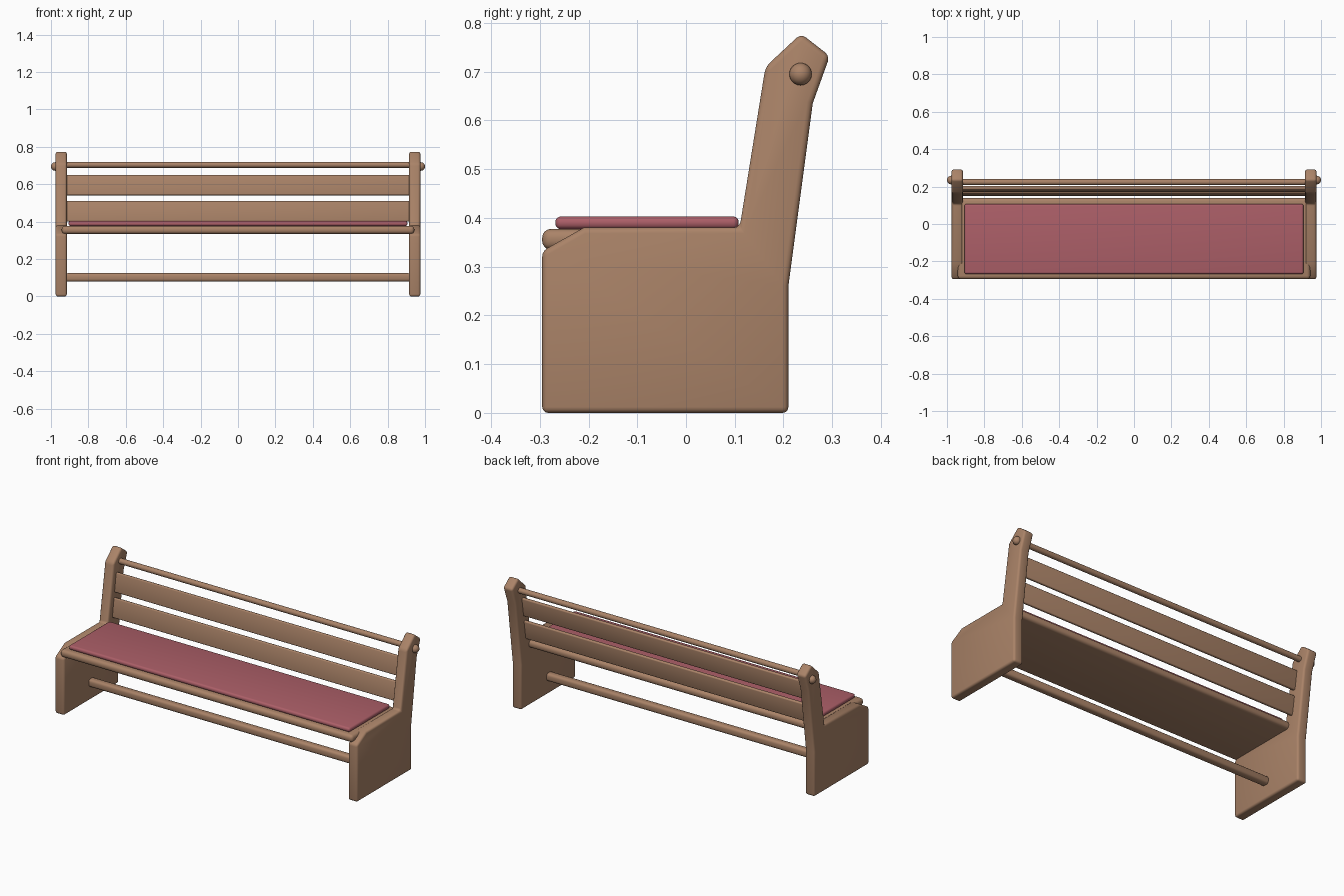
import bpy, bmesh, math
from mathutils import Matrix, Vector

if "Cube" in bpy.data.objects:
    bpy.data.objects.remove(bpy.data.objects["Cube"])


def material(name, rgb):
    m = bpy.data.materials.new(name)
    m.diffuse_color = (*rgb, 1)
    m.use_nodes = True
    m.node_tree.nodes["Principled BSDF"].inputs["Base Color"].default_value = m.diffuse_color
    return m


WOOD = material("warm wood", (0.402, 0.227, 0.138))
FABRIC = material("rose fabric", (0.413, 0.114, 0.138))


def finish(bm, name, mat, bevel=0, segments=3):
    bmesh.ops.recalc_face_normals(bm, faces=bm.faces)
    if bevel:
        edges = [e for e in bm.edges if e.calc_face_angle(0) > math.radians(30)]
        bmesh.ops.bevel(bm, geom=edges, offset=bevel, segments=segments,
                        profile=0.5, affect='EDGES', clamp_overlap=True)
    me = bpy.data.meshes.new(name)
    bm.to_mesh(me)
    bm.free()
    me.materials.append(mat)
    me.shade_smooth()
    me.set_sharp_from_angle(angle=math.radians(35))
    ob = bpy.data.objects.new(name, me)
    bpy.context.collection.objects.link(ob)
    return ob


def box(name, mat, centre, size, bevel, tilt=0, segments=3):
    bm = bmesh.new()
    mx = (Matrix.Translation(centre) @ Matrix.Rotation(tilt, 4, 'X')
          @ Matrix.Diagonal((*size, 1)))
    bmesh.ops.create_cube(bm, size=1, matrix=mx)
    return finish(bm, name, mat, bevel, segments)


def rod(name, centre, radius, length):
    bm = bmesh.new()
    mx = Matrix.Translation(centre) @ Matrix.Rotation(math.pi / 2, 4, 'Y')
    bmesh.ops.create_cone(bm, cap_ends=True, segments=24, radius1=radius,
                          radius2=radius, depth=length, matrix=mx)
    return finish(bm, name, WOOD)


# Side panels: one profile (y, z) extruded along x
PROFILE = [(-0.295, 0), (0.21, 0), (0.21, 0.26), (0.26, 0.635), (0.295, 0.732),
           (0.236, 0.778), (0.163, 0.71), (0.11, 0.38), (-0.21, 0.38), (-0.295, 0.332)]
for side, label in ((-1, "left"), (1, "right")):
    bm = bmesh.new()
    face = bm.faces.new([bm.verts.new((side * 0.945 - 0.03, y, z)) for y, z in PROFILE])
    ext = bmesh.ops.extrude_face_region(bm, geom=[face])
    bmesh.ops.translate(bm, vec=Vector((0.06, 0, 0)),
                        verts=[v for v in ext["geom"] if isinstance(v, bmesh.types.BMVert)])
    finish(bm, label + "_side_panel", WOOD, 0.012)

    # Round knob on the outside of each panel
    bm = bmesh.new()
    bmesh.ops.create_uvsphere(bm, u_segments=24, v_segments=12, radius=0.023,
                              matrix=Matrix.Translation((side * 0.977, 0.235, 0.695)))
    finish(bm, label + "_knob", WOOD)

# Seat board and cushion
box("seat", WOOD, (0, -0.078, 0.356), (1.885, 0.434, 0.043), 0.018, segments=4)
box("cushion", FABRIC, (0, -0.08, 0.390), (1.812, 0.376, 0.026), 0.0115, segments=4)

# Backrest slats, leaning with the panels
for label, y, z in (("lower", 0.167, 0.455), ("upper", 0.187, 0.595)):
    box(label + "_back_slat", WOOD, (0, y, z), (1.85, 0.019, 0.11), 0.006,
        tilt=-math.radians(8.5))

# Top rail and lower stretcher
rod("top_rail", (0, 0.224, 0.704), 0.016, 1.85)
box("stretcher", WOOD, (0, -0.045, 0.102), (1.85, 0.045, 0.045), 0.014)
